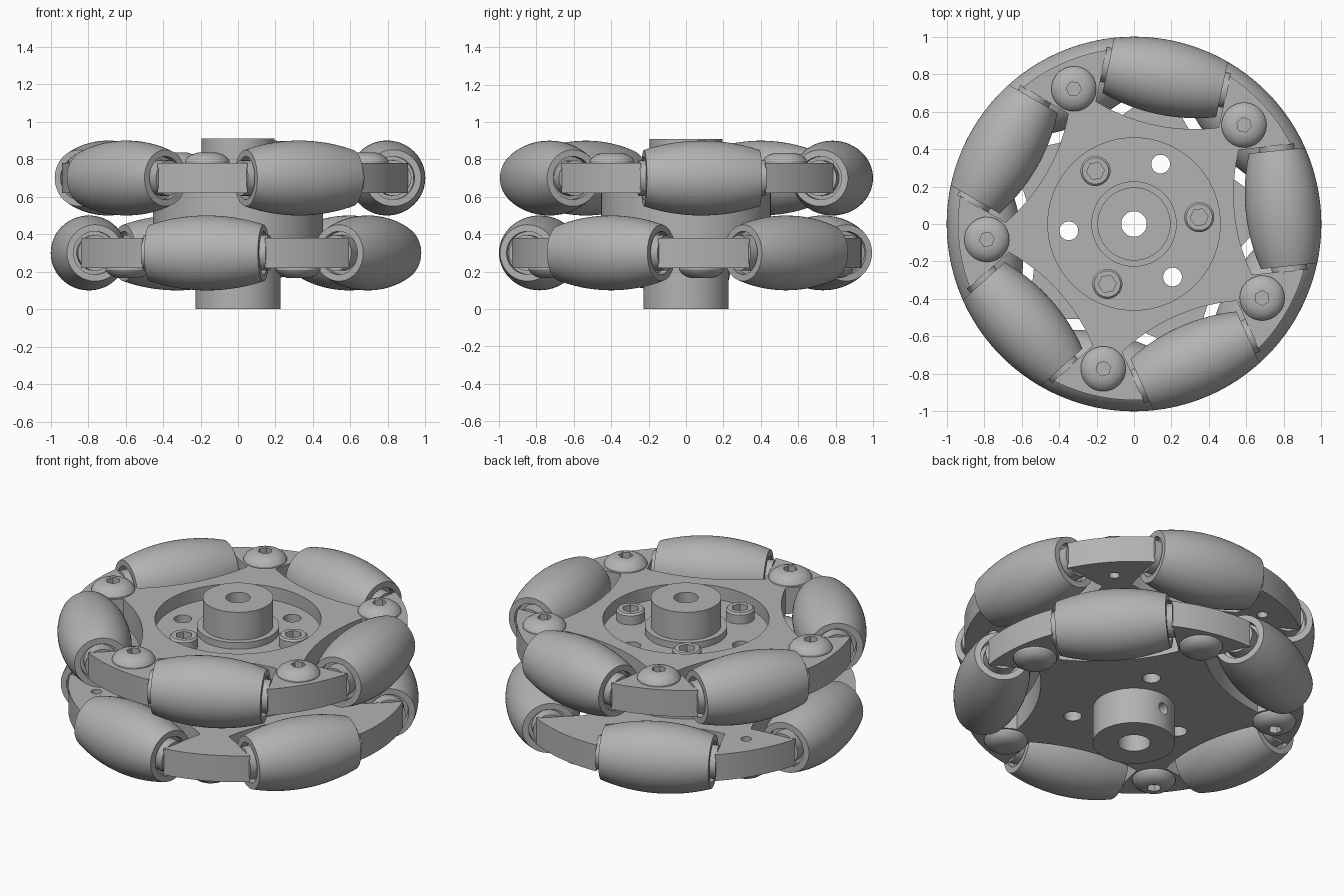
import bpy, bmesh
from math import sin, cos, sqrt, asin, radians, pi
from mathutils import Matrix, Vector

cube = bpy.data.objects.get("Cube")
if cube:
    bpy.data.objects.remove(cube, do_unlink=True)

grey = bpy.data.materials.new("metal_grey")
grey.use_nodes = True
colour = (0.45, 0.45, 0.45, 1)
grey.diffuse_color = colour
grey.node_tree.nodes["Principled BSDF"].inputs["Base Color"].default_value = colour


def finish(bm, name, matrix=Matrix()):
    """Turn a bmesh into a shaded object with the matrix baked in."""
    bm.transform(matrix)
    bmesh.ops.recalc_face_normals(bm, faces=bm.faces)
    mesh = bpy.data.meshes.new(name)
    bm.to_mesh(mesh)
    bm.free()
    mesh.materials.append(grey)
    obj = bpy.data.objects.new(name, mesh)
    bpy.context.collection.objects.link(obj)
    return obj


def smooth(obj):
    bpy.ops.object.select_all(action='DESELECT')
    obj.select_set(True)
    bpy.context.view_layer.objects.active = obj
    bpy.ops.object.shade_smooth_by_angle(angle=radians(30))


def lathe(name, profile, matrix=Matrix(), segments=64):
    """Revolve a closed (radius, z) profile around z."""
    bm = bmesh.new()
    verts = [bm.verts.new((r, 0, z)) for r, z in profile]
    edges = [bm.edges.new((verts[i - 1], verts[i])) for i in range(len(verts))]
    bmesh.ops.spin(bm, geom=verts + edges, axis=(0, 0, 1), cent=(0, 0, 0),
                   angle=2 * pi, steps=segments, use_merge=True)
    bmesh.ops.remove_doubles(bm, verts=bm.verts, dist=1e-5)
    loose = [e for e in bm.edges if not e.link_faces]
    bmesh.ops.delete(bm, geom=loose, context='EDGES')
    return finish(bm, name, matrix)


def prism(name, outline, z0, z1, matrix=Matrix()):
    """Extrude a flat outline from z0 to z1."""
    bm = bmesh.new()
    face = bm.faces.new([bm.verts.new((x, y, z0)) for x, y in outline])
    top = bmesh.ops.extrude_face_region(bm, geom=[face])["geom"]
    bmesh.ops.translate(bm, vec=(0, 0, z1 - z0),
                        verts=[v for v in top if isinstance(v, bmesh.types.BMVert)])
    return finish(bm, name, matrix)


def rod(radius, z0, z1, matrix=Matrix(), sides=32):
    ring = [(radius * cos(2 * pi * i / sides), radius * sin(2 * pi * i / sides))
            for i in range(sides)]
    return prism("cutter", ring, z0, z1, matrix)


def cut(obj, cutters):
    """Subtract each cutter, then discard it."""
    for cutter in cutters:
        mod = obj.modifiers.new("cut", 'BOOLEAN')
        mod.operation, mod.solver, mod.object = 'DIFFERENCE', 'EXACT', cutter
        bpy.context.view_layer.objects.active = obj
        bpy.ops.object.modifier_apply(modifier=mod.name)
        bpy.data.objects.remove(cutter, do_unlink=True)


def turn(degrees):
    return Matrix.Rotation(radians(degrees), 4, 'Z')


def out(degrees, radius):
    return turn(degrees) @ Matrix.Translation((radius, 0, 0))


ROLLERS = 5
SPOKE_R = 0.94      # outer radius of the spokes
PITCH_R = 0.80      # distance of roller axes from the centre
SIDE = 0.335        # half width of the roller pockets
HALF = 0.31         # half length of a roller


def barrel(t):
    return sqrt(1 - t * t) - PITCH_R


# Star plate outline: roller pockets joined by arc ended spokes
outline = []
for k in range(ROLLERS):
    to_world = Matrix.Rotation(2 * pi * k / ROLLERS, 2)
    for i in range(13):
        t = SIDE * (i / 6 - 1)
        outline.append(to_world @ Vector((PITCH_R - barrel(t) - 0.06, t)))
    start = asin(SIDE / SPOKE_R)
    end = 2 * pi / ROLLERS - start
    for i in range(11):
        a = start + (end - start) * i / 10
        outline.append(to_world @ Vector((SPOKE_R * cos(a), SPOKE_R * sin(a))))

# Barrel roller with a counterbore at each end
steps = [HALF * (i / 10 - 1) for i in range(21)]
roller_profile = ([(0, -HALF + 0.04), (0.115, -HALF + 0.04), (0.115, -HALF)]
                  + [(barrel(t), t) for t in steps]
                  + [(0.115, HALF), (0.115, HALF - 0.04), (0, HALF - 0.04)])
collar_profile = [(0, -SIDE - 0.005), (0.095, -SIDE - 0.005), (0.095, SIDE + 0.005), (0, SIDE + 0.005)]
# Heights below are measured from the middle plane between the two layers
dome_profile = [(0, 0.27), (0.12, 0.27), (0.12, 0.29), (0.108, 0.309),
                (0.085, 0.325), (0.055, 0.335), (0, 0.335)]
cap_profile = [(0, 0.19), (0.08, 0.19), (0.08, 0.255), (0.07, 0.265), (0, 0.265)]
bolt_angles = [6, 126, 246]
hole_angles = [66, 186, 306]

for label, sign, base in (("upper", 1, 6), ("lower", -1, 42)):
    layer = Matrix.Translation((0, 0, 0.5)) @ Matrix.Diagonal((1, 1, sign, 1))
    ring = layer @ turn(base)

    # Star plate with hub recess, bolt holes and spoke holes
    plate = prism(label + "_star_plate", outline, 0.12, 0.28, ring)
    cutters = [rod(0.46, 0.20, 0.4, layer, 96), rod(0.2, 0, 0.4, layer)]
    cutters += [rod(0.05, 0, 0.4, layer @ out(a, 0.35)) for a in hole_angles]
    cutters += [rod(0.03, 0, 0.4, ring @ out(36 + 72 * k, PITCH_R - 0.01)) for k in range(ROLLERS)]
    cut(plate, cutters)
    smooth(plate)

    for k in range(ROLLERS):
        # Roller and its axle collars lie along the rim
        lie = ring @ out(72 * k, PITCH_R) @ Matrix.Translation((0, 0, 0.2)) \
            @ Matrix.Rotation(pi / 2, 4, 'X')
        smooth(lathe(label + "_roller", roller_profile, lie))
        smooth(lathe(label + "_axle_collar", collar_profile, lie, 40))
        # Domed spoke screw
        seat = ring @ out(36 + 72 * k, PITCH_R - 0.01)
        screw = lathe(label + "_spoke_screw", dome_profile, seat, 40)
        cut(screw, [rod(0.04, 0.295, 0.4, seat, 6)])
        smooth(screw)

    # Socket head bolts around the hub
    for a in bolt_angles:
        seat = layer @ out(a, 0.35)
        bolt = lathe(label + "_hub_bolt", cap_profile, seat, 40)
        cut(bolt, [rod(0.048, 0.215, 0.4, seat, 6)])
        smooth(bolt)

# Spacer drum between the two star plates
spacer = rod(0.455, 0.37, 0.63, sides=96)
spacer.name = "spacer_drum"
cut(spacer, [rod(0.2, 0.2, 0.8)] + [rod(0.05, 0.2, 0.8, out(a, 0.35)) for a in hole_angles])
smooth(spacer)

# Stepped hub with shaft bore and two set screw holes
hub = lathe("hub", [(0.09, 0), (0.228, 0), (0.228, 0.74), (0.195, 0.74), (0.195, 0.91),
                    (0.068, 0.91), (0.068, 0.45), (0.09, 0.45)], segments=80)
across = Matrix.Translation((0, 0, 0.13))
cut(hub, [rod(0.035, 0.06, 0.3, across @ turn(a) @ Matrix.Rotation(pi / 2, 4, 'Y'))
          for a in (6, 96)])
smooth(hub)
